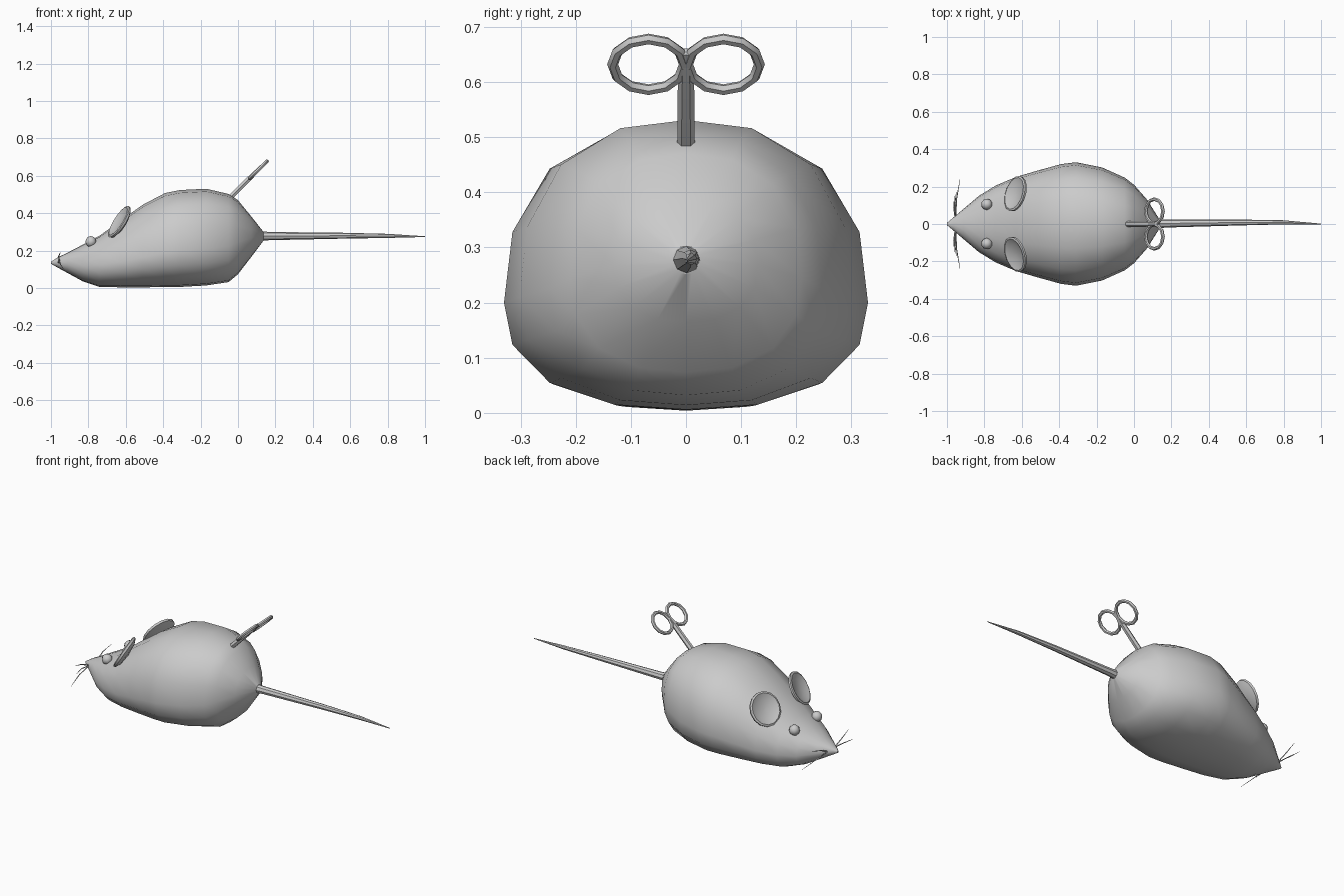
import bpy, bmesh
from math import sin, cos, pi, radians
from mathutils import Vector

if "Cube" in bpy.data.objects:
    bpy.data.objects.remove(bpy.data.objects["Cube"])


def loft(name, rings, angle=32):
    """Skin a list of equal-length vertex rings and cap both ends."""
    bm = bmesh.new()
    loops = [[bm.verts.new(p) for p in ring] for ring in rings]
    n = len(loops[0])
    for a, b in zip(loops, loops[1:]):
        for i in range(n):
            j = (i + 1) % n
            bm.faces.new((a[i], a[j], b[j], b[i]))
    bm.faces.new(loops[0])
    bm.faces.new(loops[-1])
    bmesh.ops.recalc_face_normals(bm, faces=bm.faces)
    mesh = bpy.data.meshes.new(name)
    bm.to_mesh(mesh)
    bm.free()
    ob = bpy.data.objects.new(name, mesh)
    bpy.context.collection.objects.link(ob)
    smooth(ob, angle)
    return ob


def smooth(ob, angle):
    bpy.ops.object.select_all(action='DESELECT')
    ob.select_set(True)
    bpy.context.view_layer.objects.active = ob
    bpy.ops.object.shade_smooth_by_angle(angle=radians(angle))


def circle(center, normal, r, sides):
    q = Vector(normal).to_track_quat('Z', 'Y')
    return [Vector(center) + q @ Vector((r * cos(2 * pi * i / sides),
            r * sin(2 * pi * i / sides), 0)) for i in range(sides)]


def tube(name, path, radii, sides):
    pts = [Vector(p) for p in path]
    rings = []
    for i, p in enumerate(pts):
        d = pts[min(i + 1, len(pts) - 1)] - pts[max(i - 1, 0)]
        rings.append(circle(p, d, radii[i], sides))
    return loft(name, rings)


def body_ring(x, top, bottom, mid, w, sides=16, n=2.4):
    ring = []
    for i in range(sides):
        a = 2 * pi * i / sides
        c, s = cos(a), sin(a)
        k = (abs(c) ** n + abs(s) ** n) ** (-1 / n)
        ring.append((x, w * c * k, mid + s * k * (top - mid if s > 0 else mid - bottom)))
    return ring


# Body: x, top, bottom, height of widest point, half width
sections = [
    (-1.00, .141, .130, .136, .006),
    (-0.965, .163, .110, .136, .035),
    (-0.91, .190, .080, .130, .082),
    (-0.83, .232, .036, .120, .150),
    (-0.74, .280, .006, .125, .205),
    (-0.63, .360, .004, .140, .252),
    (-0.51, .445, .004, .165, .287),
    (-0.39, .508, .005, .190, .320),
    (-0.31, .524, .006, .200, .330),
    (-0.17, .531, .014, .210, .302),
    (-0.05, .503, .032, .225, .248),
    (0.00, .470, .074, .245, .210),
    (0.07, .384, .165, .268, .130),
    (0.135, .302, .252, .277, .026),
]
loft("body", [body_ring(*s) for s in sections], 35)

# Tail
tube("tail", [(.11, 0, .278), (.17, .003, .278), (.55, .008, .280), (.8, .009, .279), (1, 0, .275)],
     [.026, .022, .016, .011, .002], 8)

# Wind-up key: stem and two loops in a plane leaning back 45 degrees
tube("key_stem", [(-.045, 0, .48), (.06, 0, .585), (.13, 0, .655)], [.016, .015, .010], 6)
for side in (-1, 1):
    bpy.ops.mesh.primitive_torus_add(major_segments=12, minor_segments=6, major_radius=.065,
                                     minor_radius=.010, location=(.109, side * .068, .632),
                                     rotation=(0, radians(-45), 0))
    key_loop = bpy.context.object
    key_loop.name = "key_loop"
    smooth(key_loop, 40)

# Paired head parts
ear_profile = [(.002, .000), (.055, .002), (.088, .016), (.098, .012),
               (.096, .000), (.065, -.014), (.002, -.020)]
whisker_tips = [(-.95, .17, .19), (-.96, .15, .13), (-.93, .24, .10)]
for side in (-1, 1):
    # Dished ear
    n = Vector((-.80, side * .25, .50)).normalized()
    c = Vector((-.628, side * .160, .350))
    loft("ear", [circle(c + n * h, n, r, 14) for r, h in ear_profile], 40)

    # Bead eye
    bpy.ops.mesh.primitive_uv_sphere_add(segments=10, ring_count=6, radius=.030,
                                         location=(-.787, side * .105, .248))
    eye = bpy.context.object
    eye.name = "eye"
    smooth(eye, 40)

    # Whiskers
    for x, y, z in whisker_tips:
        start = Vector((-.955, side * .03, .138))
        tip = Vector((x, side * y, z))
        bend = start.lerp(tip, .5) + Vector((-.006, 0, .006))
        tube("whisker", [start, bend, tip], [.004, .003, .001], 4)
